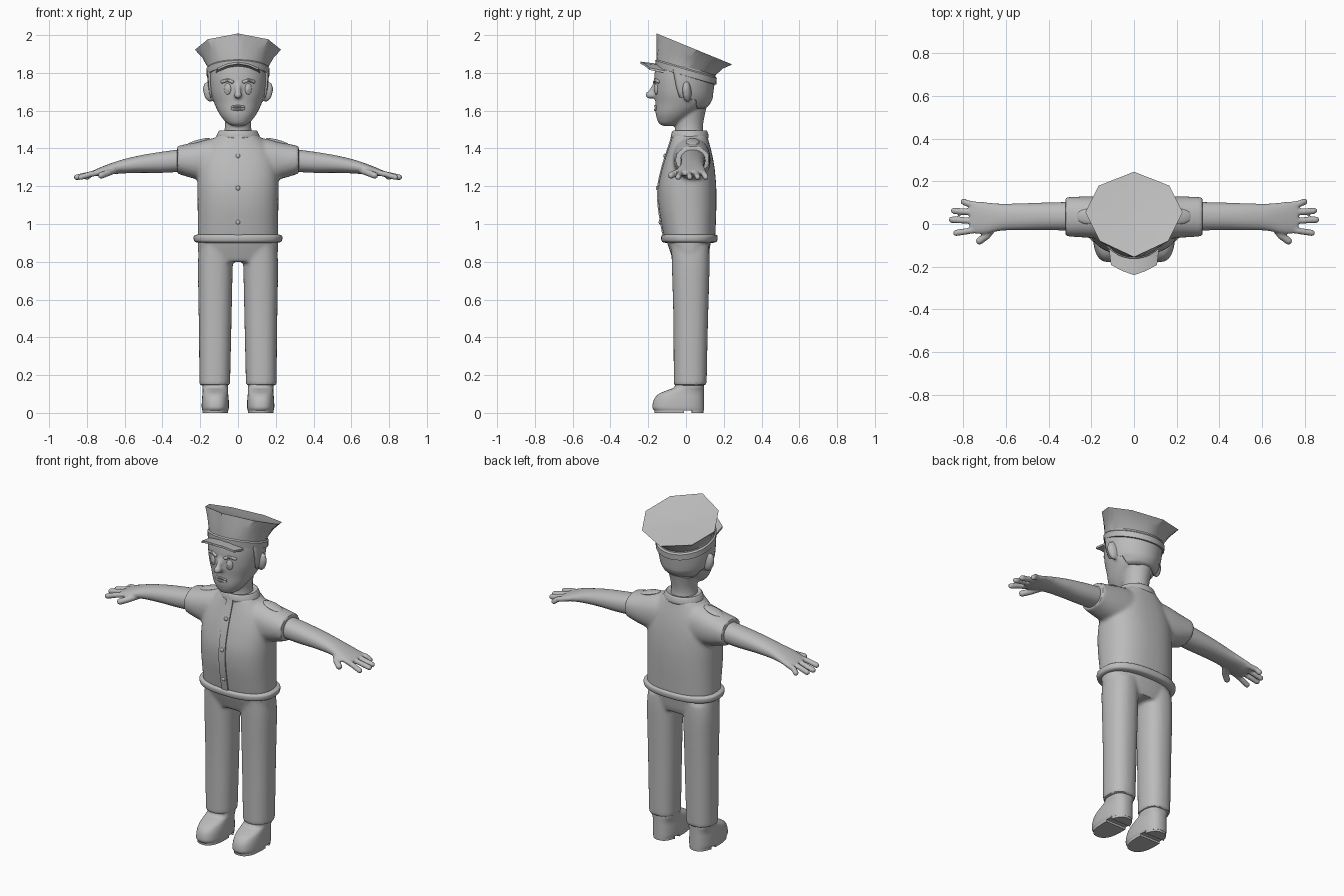
import bpy, bmesh, math
from mathutils import Vector, Matrix

if "Cube" in bpy.data.objects:
    bpy.data.objects.remove(bpy.data.objects["Cube"])

grey = bpy.data.materials.new("plain_grey")
grey.diffuse_color = (0.5, 0.5, 0.5, 1)
grey.use_nodes = True
grey.node_tree.nodes["Principled BSDF"].inputs["Base Color"].default_value = grey.diffuse_color


def finish(name, bm, voxel=0, smooth=0, angle=35):
    bmesh.ops.recalc_face_normals(bm, faces=bm.faces)
    me = bpy.data.meshes.new(name)
    bm.to_mesh(me)
    bm.free()
    ob = bpy.data.objects.new(name, me)
    bpy.context.collection.objects.link(ob)
    bpy.ops.object.select_all(action='DESELECT')
    ob.select_set(True)
    bpy.context.view_layer.objects.active = ob
    if voxel:  # fuse overlapping volumes into one soft skin
        m = ob.modifiers.new("fuse", 'REMESH')
        m.mode, m.voxel_size = 'VOXEL', voxel
        s = ob.modifiers.new("soften", 'SMOOTH')
        s.factor, s.iterations = 0.5, smooth
        bpy.ops.object.modifier_apply(modifier="fuse")
        bpy.ops.object.modifier_apply(modifier="soften")
    ob.data.materials.clear()
    ob.data.materials.append(grey)
    bpy.ops.object.shade_smooth_by_angle(angle=math.radians(angle))
    return ob


def dense(rows, k=4):
    """Catmull-Rom interpolation of profile rows."""
    out = []
    for i in range(len(rows) - 1):
        p = [rows[max(0, min(len(rows) - 1, i + d))] for d in (-1, 0, 1, 2)]
        for j in range(k):
            t = j / k
            out.append([0.5 * (2 * b + (c - a) * t + (2 * a - 5 * b + 4 * c - d) * t * t
                               + (3 * b - a - 3 * c + d) * t ** 3) for a, b, c, d in zip(*p)])
    return out + [list(rows[-1])]


def at(rows, z):
    for a, b in zip(rows, rows[1:]):
        if a[0] <= z <= b[0]:
            t = (z - a[0]) / (b[0] - a[0])
            return [u + (v - u) * t for u, v in zip(a, b)]
    return rows[-1]


def skin(bm, rings):
    vs = [[bm.verts.new(p) for p in r] for r in rings]
    n = len(vs[0])
    for a, b in zip(vs, vs[1:]):
        for i in range(n):
            bm.faces.new((a[i], a[(i + 1) % n], b[(i + 1) % n], b[i]))
    bm.faces.new(vs[0])
    bm.faces.new(vs[-1])


def loft(bm, rows, sx=1, axis='z', n=40, power=2.0, k=4, lo=-9, hi=9):
    """Rows: (z, cx, cy, rx, ry), or for axis x: (x, cy, cz, ry, rz)."""
    rings = []
    for h, c, d, ru, rv in (dense(rows, k) if k > 1 else rows):
        ring = []
        for i in range(n):
            t = 2 * math.pi * i / n
            e = lambda q: math.copysign(abs(q) ** (2 / power), q)
            u, v = c + ru * e(math.sin(t)), d - rv * e(math.cos(t))
            ring.append((sx * u, max(lo, min(hi, v)), h) if axis == 'z' else (sx * h, u, v))
        rings.append(ring)
    skin(bm, rings)


def tube(bm, pts, r, n=10):
    """Round-ended tube through the points."""
    pts = [Vector(p) for p in pts]
    d0, d1 = (pts[1] - pts[0]).normalized(), (pts[-1] - pts[-2]).normalized()
    path = [(pts[0] - d0 * r * .9, .35), (pts[0] - d0 * r * .5, .85)] + [(p, 1) for p in pts] \
        + [(pts[-1] + d1 * r * .5, .85), (pts[-1] + d1 * r * .9, .35)]
    rings = []
    for i, (p, s) in enumerate(path):
        d = path[min(i + 1, len(path) - 1)][0] - path[max(i - 1, 0)][0]
        q = d.to_track_quat('Z', 'Y')
        rings.append([p + q @ Vector((math.cos(a), math.sin(a), 0)) * r * s
                      for a in (2 * math.pi * j / n for j in range(n))])
    skin(bm, rings)


def blob(bm, loc, size, ry=0, rz=0):
    m = Matrix.Translation(loc) @ Matrix.Rotation(rz, 4, 'Z') @ Matrix.Rotation(ry, 4, 'Y') \
        @ Matrix.Diagonal((*size, 1))
    bmesh.ops.create_uvsphere(bm, u_segments=20, v_segments=12, radius=1, matrix=m)


# shirt: body and short sleeves
body = [(.92, 0, .02, .213, .135), (1, 0, .014, .213, .144), (1.1, 0, .008, .214, .153),
        (1.2, 0, .007, .215, .153), (1.3, 0, .013, .21, .138), (1.38, 0, .018, .185, .118),
        (1.44, 0, .02, .14, .1), (1.48, 0, .02, .095, .09)]
bm = bmesh.new()
loft(bm, body, power=2.4)
for s in (1, -1):
    loft(bm, [(.05, .025, 1.34, .1, .12), (.15, .03, 1.338, .1, .113), (.24, .033, 1.336, .096, .094),
              (.322, .034, 1.34, .092, .073)], s, 'x', power=2.2)
finish("shirt", bm, .01, 7)

# shirt hem, collar, front strip, buttons, shoulder tabs
bm = bmesh.new()
loft(bm, [(.9, 0, .018, .2, .125), (.906, 0, .018, .228, .144), (.924, 0, .018, .235, .15),
          (.94, 0, .018, .23, .146), (.946, 0, .018, .2, .125)], power=2.4, n=56)
finish("shirt_hem", bm)
bm = bmesh.new()
loft(bm, [(1.445, 0, .02, .1, .088), (1.46, 0, .02, .115, .1), (1.485, 0, .02, .106, .095),
          (1.495, 0, .02, .098, .088), (1.49, 0, .02, .085, .078)], k=3)
finish("collar", bm)
rows = dense(body)
front = lambda z: at(rows, z)[2] - at(rows, z)[4]
bm = bmesh.new()
skin(bm, [[(x, front(z) + y, z) for x, y in ((-.021, .012), (-.021, -.006), (.021, -.006), (.021, .012))]
          for z in (.94 + .022 * i for i in range(25))])
finish("front_strip", bm)
bm = bmesh.new()
for z in (1.01, 1.19, 1.36):
    blob(bm, (0, front(z) - .006, z), (.012, .007, .012))
finish("buttons", bm)
bm = bmesh.new()
for s in (1, -1):
    blob(bm, (s * .21, .035, 1.434), (.065, .036, .012), s * .27)
finish("shoulder_tabs", bm)

# bare arms with hands
for s, side in ((1, "left"), (-1, "right")):
    bm = bmesh.new()
    loft(bm, [(.28, .036, 1.338, .067, .06), (.4, .036, 1.327, .065, .056), (.52, .034, 1.317, .063, .046),
              (.62, .032, 1.303, .063, .036), (.69, .028, 1.288, .073, .027), (.74, .03, 1.274, .076, .021),
              (.77, .032, 1.268, .068, .014)], s, 'x', power=2.2)
    for by, tx, ty in ((.088, .80, .105), (.052, .845, .062), (.012, .855, .02), (-.025, .835, -.042)):
        tube(bm, [(s * .73, by, 1.274), (s * .78, (by + ty) / 2, 1.264), (s * tx, ty, 1.247)], .0155)
    tube(bm, [(s * .655, -.01, 1.283), (s * .69, -.055, 1.27), (s * .725, -.08, 1.257)], .018)
    finish(side + "_arm", bm, .006, 4)

# trousers
bm = bmesh.new()
loft(bm, [(.8, 0, .023, .19, .088), (.83, 0, .022, .207, .098), (.87, 0, .018, .213, .108),
          (.93, 0, .013, .213, .122)], power=2.4)
for s in (1, -1):
    loft(bm, [(.145, .123, .022, .081, .087), (.5, .121, .025, .087, .092), (.78, .12, .025, .092, .1),
              (.88, .115, .022, .09, .1)], s, power=2.3)
finish("trousers", bm, .01, 6)

# shoes with separate heel and front sole
for s, side in ((1, "left"), (-1, "right")):
    bm = bmesh.new()
    loft(bm, [(z, .12, (f + .095) / 2, r, (.095 - f) / 2) for z, f, r in (
        (.012, -.168, .068), (.03, -.178, .072), (.07, -.17, .071), (.1, -.145, .068),
        (.12, -.1, .067), (.14, -.06, .068), (.2, -.055, .068))], s, power=2.5)
    sole = [(0, .12, -.037, .068, .13), (.016, .12, -.037, .068, .131)]
    loft(bm, sole, s, power=2.5, k=1, lo=.03)
    loft(bm, sole, s, power=2.5, k=1, hi=-.01)
    finish(side + "_shoe", bm)

# head and neck
skull = [(1.52, 0, -.095, .03, .03), (1.535, 0, -.085, .06, .06), (1.58, 0, -.058, .097, .102),
         (1.64, 0, -.022, .126, .14), (1.7, 0, -.017, .144, .15), (1.78, 0, -.013, .152, .155),
         (1.86, 0, -.008, .148, .15)]
head = dense(skull)
bm = bmesh.new()
loft(bm, skull, power=2.1)
loft(bm, [(1.44, 0, .018, .085, .085), (1.5, 0, .016, .071, .074), (1.56, 0, .016, .072, .08),
          (1.66, 0, .03, .09, .09)])
tube(bm, [(0, -.155, 1.75), (0, -.172, 1.72), (0, -.188, 1.692)], .015)
blob(bm, (0, -.19, 1.683), (.021, .026, .02))
for s in (1, -1):
    blob(bm, (s * .155, .005, 1.7), (.03, .022, .055), s * .2, -s * .3)
finish("head", bm, .008, 3)


def face_y(x, z):
    _, _, cy, rx, ry = at(head, z)
    return cy - ry * math.sqrt(1 - (x / rx) ** 2)


# eyes, brows, lips
eyes, brows, lips = bmesh.new(), bmesh.new(), bmesh.new()
for s in (1, -1):
    blob(eyes, (s * .055, face_y(.055, 1.715) - .001, 1.715), (.019, .009, .03), 0, s * .35)
    blob(eyes, (s * .054, face_y(.055, 1.715) - .007, 1.714), (.009, .006, .015), 0, s * .35)
    tube(brows, [(s * x, face_y(x, z) - .001, z) for x, z in ((.03, 1.752), (.055, 1.762), (.083, 1.753))], .009)
for z, dz in ((1.62, .004), (1.609, -.004)):
    tube(lips, [(x, face_y(x, z) - .001, z + dz * (1 - abs(x) / .03)) for x in (-.03, -.012, 0, .012, .03)], .0065)
finish("eyes", eyes)
finish("eyebrows", brows)
finish("lips", lips)

# hair: shell round the back with sideburns
edge = [(1.6, .06), (1.66, .05), (1.672, -.035), (1.72, -.05), (1.83, -.07)]
bm = bmesh.new()
grid = []
for z in (1.615, 1.635, 1.66, 1.672, 1.7, 1.73, 1.76, 1.8, 1.83):
    _, _, cy, rx, ry = at(head, z)
    rx, ry = rx + .004, ry + .006
    a0 = math.acos((cy - at(edge, z)[1]) / ry)
    grid.append([bm.verts.new((rx * math.sin(t), cy - ry * math.cos(t), z))
                 for t in (a0 + (2 * math.pi - 2 * a0) * i / 30 for i in range(31))])
for a, b in zip(grid, grid[1:]):
    for i in range(30):
        bm.faces.new((a[i], a[i + 1], b[i + 1], b[i]))
hair = finish("hair", bm)
m = hair.modifiers.new("thickness", 'SOLIDIFY')
m.thickness, m.offset = .012, 0

# cap: round band flaring to an eight-cornered, back-tilted crown
half = [(0, -.155), (.16, -.08), (.228, .055), (.165, .18), (0, .245)]
corners = half + [(-x, y) for x, y in half[-2:0:-1]]
rim = []
for a, b in zip(corners, corners[1:] + corners[:1]):
    for t in (0, .25, .5, .75):
        rim.append(Vector((a[0] + (b[0] - a[0]) * t, a[1] + (b[1] - a[1]) * t, 0)))
for p in rim:
    p.z = 1.945 - .41 * p.y


def band(r, dz):
    return [Vector((r * 1.03 * math.sin(t), -r * math.cos(t), 1.788 + dz + .29 * r * math.cos(t)))
            for t in (2 * math.pi * i / 32 for i in range(32))]


bm = bmesh.new()
low, top = band(.156, 0), band(.156, .045)
mid = [p.lerp(q, .45) + Vector((0, 0, .01)) for p, q in zip(top, rim)]
centre = Vector((0, .04, 1.912))
inner = [centre.lerp(p, .03) for p in rim]
skin(bm, [low, top, mid, rim, inner])
finish("cap", bm, angle=28)
bm = bmesh.new()
skin(bm, [band(.15, -.006), band(.161, -.004), band(.163, .03), band(.155, .038)])
finish("cap_band", bm)

# cap peak
bm = bmesh.new()
outline = [(-.118, -.11), (-.108, -.192), (-.055, -.22), (0, -.24), (.055, -.22), (.108, -.192), (.118, -.11)]
back = [(x * .9, -.1) for x, y in outline]
lift = lambda x, y: 1.828 - 2.2 * x * x - .14 * (y + .1)
skin(bm, [[(x, y, lift(x, y) + dz) for (x, y), dz in ((o, .012), (o, 0), (b, -.002), (b, .014))]
          for o, b in zip(outline, back)])
finish("cap_peak", bm)
